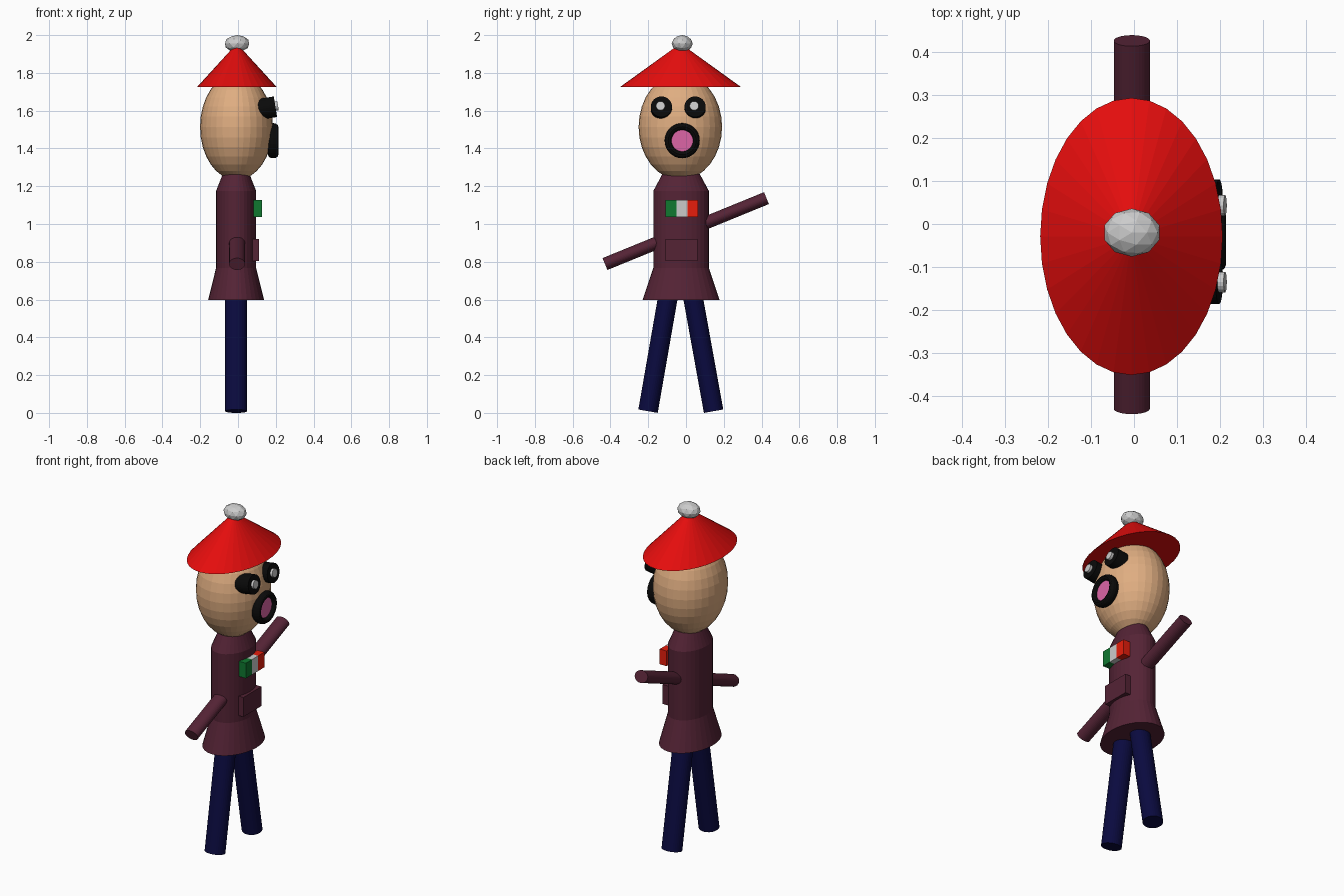
import bpy, bmesh, math
from mathutils import Matrix, Vector

if "Cube" in bpy.data.objects:
    bpy.data.objects.remove(bpy.data.objects["Cube"])


def mat(name, r, g, b):
    m = bpy.data.materials.new(name)
    m.diffuse_color = (r, g, b, 1)
    m.use_nodes = True
    m.node_tree.nodes["Principled BSDF"].inputs["Base Color"].default_value = m.diffuse_color
    return m


HAT_RED = mat("hat_red", 0.78, 0.004, 0.004)
WHITE = mat("white", 0.6, 0.6, 0.6)
SKIN = mat("skin", 0.74, 0.42, 0.22)
BLACK = mat("black", 0.003, 0.003, 0.003)
PINK = mat("pink", 0.72, 0.13, 0.38)
MAROON = mat("maroon", 0.09, 0.017, 0.036)
NAVY = mat("navy", 0.003, 0.003, 0.05)
GREEN = mat("green", 0.005, 0.19, 0.03)
BRIGHT_RED = mat("bright_red", 0.9, 0.014, 0.004)


def finish(name, bm, material):
    bmesh.ops.recalc_face_normals(bm, faces=bm.faces)
    me = bpy.data.meshes.new(name)
    bm.to_mesh(me)
    bm.free()
    me.materials.append(material)
    ob = bpy.data.objects.new(name, me)
    bpy.context.collection.objects.link(ob)
    return ob


def rod(name, a, b, rx, ry, material, segs=32):
    """Capped elliptical cylinder from a to b."""
    a, b = Vector(a), Vector(b)
    d = b - a
    # tilt about X for limbs, about Y for parts that point to +x
    if abs(d.x) < 1e-6:
        rot = Matrix.Rotation(-math.atan2(d.y, d.z), 4, 'X')
    else:
        rot = Matrix.Rotation(math.atan2(d.x, d.z), 4, 'Y')
    m = Matrix.Translation((a + b) / 2) @ rot @ Matrix.Diagonal((rx, ry, 1, 1))
    bm = bmesh.new()
    bmesh.ops.create_cone(bm, cap_ends=True, segments=segs, radius1=1, radius2=1,
                          depth=d.length, matrix=m)
    return finish(name, bm, material)


def lathe(name, cx, cy, rings, material, segs=32):
    """Capped stack of elliptical rings (rx, ry, z)."""
    bm = bmesh.new()
    loops = []
    for rx, ry, z in rings:
        loops.append([bm.verts.new((cx + rx * math.cos(2 * math.pi * i / segs),
                                    cy + ry * math.sin(2 * math.pi * i / segs), z))
                      for i in range(segs)])
    for lo, hi in zip(loops, loops[1:]):
        for i in range(segs):
            j = (i + 1) % segs
            bm.faces.new((lo[i], lo[j], hi[j], hi[i]))
    bm.faces.new(loops[0])
    bm.faces.new(loops[-1])
    return finish(name, bm, material)


def box(name, x, y, z, material):
    lo, hi = Vector((x[0], y[0], z[0])), Vector((x[1], y[1], z[1]))
    bm = bmesh.new()
    bmesh.ops.create_cube(bm, size=1, matrix=Matrix.Translation((lo + hi) / 2)
                          @ Matrix.Diagonal((*(hi - lo), 1)))
    return finish(name, bm, material)


# head
bm = bmesh.new()
bmesh.ops.create_uvsphere(bm, u_segments=32, v_segments=16, radius=1,
                          matrix=Matrix.Translation((-0.008, -0.03, 1.514))
                          @ Matrix.Diagonal((0.193, 0.221, 0.281, 1)))
finish("head", bm, SKIN)

# hat with pompom
bm = bmesh.new()
bmesh.ops.create_cone(bm, cap_ends=True, segments=32, radius1=1, radius2=0, depth=1,
                      matrix=Matrix.Translation((-0.006, -0.029, 1.84))
                      @ Matrix.Diagonal((0.212, 0.322, 0.232, 1)))
finish("hat", bm, HAT_RED)
bm = bmesh.new()
bmesh.ops.create_icosphere(bm, subdivisions=2, radius=1,
                           matrix=Matrix.Translation((-0.005, -0.02, 1.955))
                           @ Matrix.Diagonal((0.067, 0.056, 0.045, 1)))
finish("pompom", bm, WHITE)

# coat: flared hem, straight body, sloping shoulders
lathe("coat", -0.01, -0.026, [(0.148, 0.204, 0.598), (0.106, 0.147, 0.768),
                              (0.106, 0.147, 1.175), (0.057, 0.08, 1.3)], MAROON)

# arms: one slanted rod through the body
rod("arms", (-0.005, -0.429, 0.788), (-0.005, 0.426, 1.137), 0.042, 0.034, MAROON)

# legs
rod("left_leg", (-0.01, -0.201, 0.009), (-0.01, -0.091, 0.64), 0.058, 0.052, NAVY)
rod("right_leg", (-0.01, 0.146, 0.009), (-0.01, 0.032, 0.64), 0.058, 0.052, NAVY)

# pocket and striped chest badge
box("pocket", (0.07, 0.111), (-0.108, 0.061), (0.805, 0.92), MAROON)
for i, (label, m) in enumerate((("green", GREEN), ("white", WHITE), ("red", BRIGHT_RED))):
    y = -0.108 + i * 0.0575
    box("badge_" + label, (0.083, 0.127), (y, y + 0.0575), (1.037, 1.127), m)

# eyes, tilted slightly upward
for side, y in (("left", -0.13), ("right", 0.048)):
    rod(side + "_eye", (0.10, y, 1.605), (0.198, y, 1.621), 0.055, 0.056, BLACK)
    rod(side + "_pupil", (0.18, y - 0.005, 1.621), (0.212, y - 0.005, 1.626),
        0.024, 0.024, WHITE, 16)

# mouth: rounded lip ring around a flat disc
bm = bmesh.new()
R, N, K = 0.074, 32, 12
grid = []
for i in range(N):
    a = 2 * math.pi * i / N
    ring = []
    for k in range(K):
        b = 2 * math.pi * k / K
        r = R + 0.019 * math.cos(b)
        ring.append(bm.verts.new((0.186 + 0.028 * math.sin(b),
                                  -0.02 + r * math.cos(a), 1.441 + r * math.sin(a))))
    grid.append(ring)
for i in range(N):
    for k in range(K):
        i2, k2 = (i + 1) % N, (k + 1) % K
        bm.faces.new((grid[i][k], grid[i2][k], grid[i2][k2], grid[i][k2]))
finish("lips", bm, BLACK)
rod("mouth", (0.15, -0.02, 1.441), (0.196, -0.02, 1.441), 0.062, 0.062, PINK)
